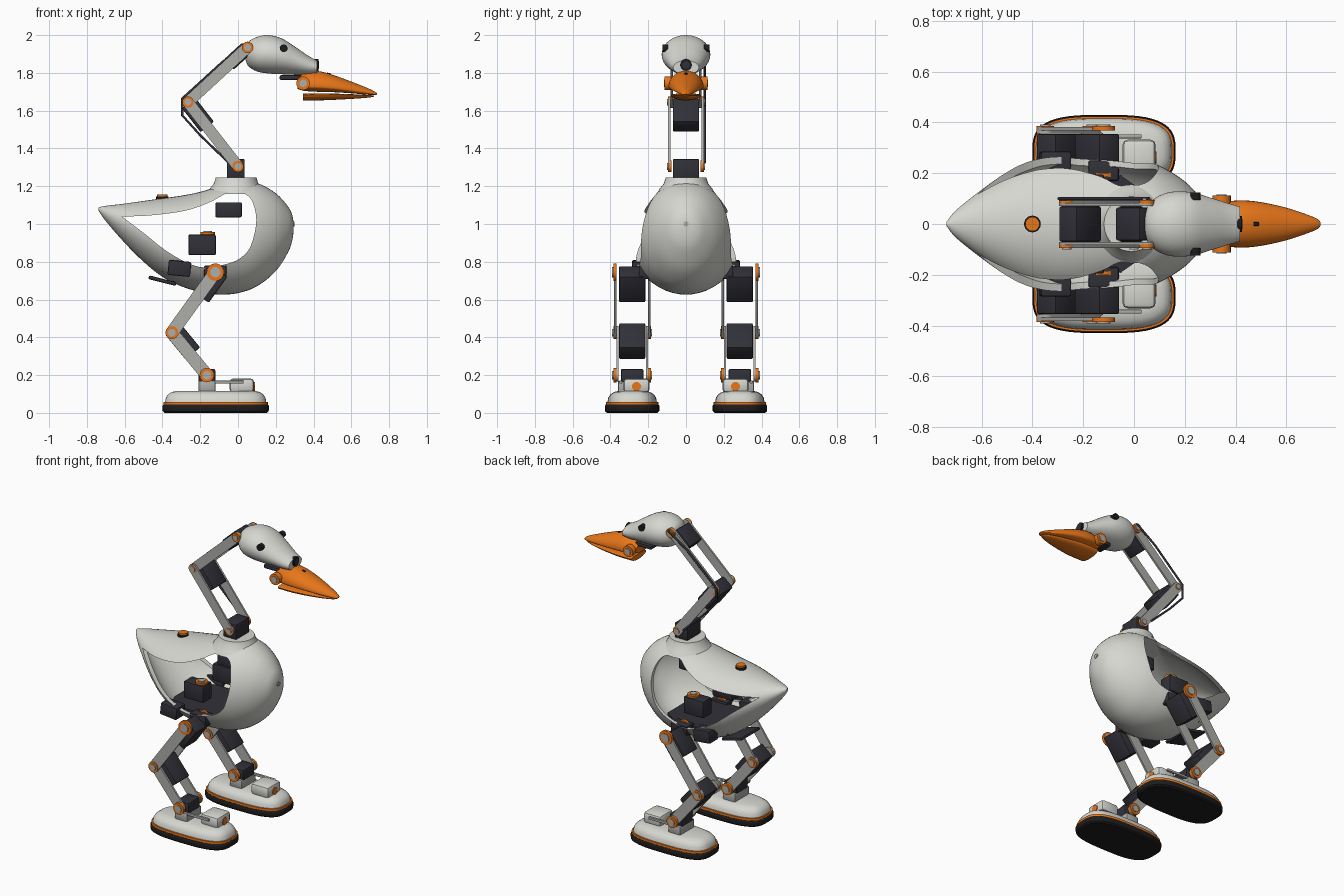
import bpy, bmesh, math
from mathutils import Vector, Matrix

default = bpy.data.objects.get("Cube")
if default:
    bpy.data.objects.remove(default, do_unlink=True)


def material(name, *rgb):
    m = bpy.data.materials.new(name)
    m.use_nodes = True
    m.diffuse_color = (*rgb, 1)
    m.node_tree.nodes["Principled BSDF"].inputs["Base Color"].default_value = (*rgb, 1)
    return m


WHITE = material("shell white", .68, .68, .64)
METAL = material("link grey", .42, .42, .4)
ORANGE = material("orange", .8, .18, .01)
DARK = material("servo charcoal", .03, .03, .04)
BLACK = material("rubber black", .012, .012, .013)


def finish(bm, name, mat):
    """Turn a bmesh into an object, smooth with sharp creases."""
    bmesh.ops.recalc_face_normals(bm, faces=bm.faces)
    for f in bm.faces:
        f.smooth = True
    for e in bm.edges:
        e.smooth = len(e.link_faces) == 2 and e.calc_face_angle(0) < math.radians(35)
    me = bpy.data.meshes.new(name)
    bm.to_mesh(me)
    bm.free()
    me.materials.clear()
    me.materials.append(mat)
    ob = bpy.data.objects.new(name, me)
    bpy.context.collection.objects.link(ob)
    return ob


def skin(name, mat, rings):
    """Bridge closed rings of points and cap both ends."""
    bm = bmesh.new()
    rows = [[bm.verts.new(p) for p in ring] for ring in rings]
    n = len(rows[0])
    for a, b in zip(rows, rows[1:]):
        for i in range(n):
            j = (i + 1) % n
            bm.faces.new((a[i], a[j], b[j], b[i]))
    bm.faces.new(rows[0])
    bm.faces.new(rows[-1])
    return finish(bm, name, mat)


def smooth_path(rows, steps):
    """Catmull-Rom interpolation through rows of numbers."""
    pts = [Vector(r) for r in rows]
    out = []
    for i in range(len(pts) - 1):
        p0, p1, p2, p3 = pts[max(i - 1, 0)], pts[i], pts[i + 1], pts[min(i + 2, len(pts) - 1)]
        for s in range(steps):
            t = s / steps
            out.append(p1 + (p2 - p0) * (t / 2) + (p0 * 2 - p1 * 5 + p2 * 4 - p3) * (t * t / 2)
                       + (p1 * 3 - p0 - p2 * 3 + p3) * (t ** 3 / 2))
    return out + [pts[-1]]


def loft(name, mat, stations, mid=.5, n=48, steps=4):
    """Stations are (x, low z, high z, half width); mid is the height of the widest line."""
    rings = []
    for x, lo, hi, w in smooth_path(stations, steps):
        zc = lo + (hi - lo) * mid
        ring = []
        for k in range(n):
            a = math.tau * k / n
            rise = hi - zc if math.sin(a) > 0 else zc - lo
            ring.append((x, w * math.cos(a), zc + rise * math.sin(a)))
        rings.append(ring)
    return skin(name, mat, rings)


def prism(name, mat, outline, y0, y1):
    return skin(name, mat, [[(x, y, z) for x, z in outline] for y in (y0, y1)])


def box(name, mat, centre, size, angle=0, bevel=.008):
    bm = bmesh.new()
    bmesh.ops.create_cube(bm, size=1)
    bmesh.ops.scale(bm, vec=size, verts=bm.verts)
    bmesh.ops.bevel(bm, geom=bm.edges[:], offset=bevel, segments=2, affect='EDGES', profile=.5)
    bm.transform(Matrix.Translation(centre) @ Matrix.Rotation(angle, 4, 'Y'))
    return finish(bm, name, mat)


def disc(name, mat, centre, r, depth, axis='Y'):
    bm = bmesh.new()
    bmesh.ops.create_cone(bm, cap_ends=True, segments=24, radius1=r, radius2=r, depth=depth)
    turn = {'X': Matrix.Rotation(math.pi / 2, 4, 'Y'), 'Y': Matrix.Rotation(math.pi / 2, 4, 'X'),
            'Z': Matrix.Identity(4)}[axis]
    bm.transform(Matrix.Translation(centre) @ turn)
    return finish(bm, name, mat)


def link(name, p, q, y, half=.034, thick=.012):
    """Round-ended plate from p to q in the xz plane."""
    a = math.atan2(q[1] - p[1], q[0] - p[0])
    outline = []
    for (cx, cz), start in ((q, a - math.pi / 2), (p, a + math.pi / 2)):
        for k in range(9):
            t = start + math.pi * k / 8
            outline.append((cx + half * math.cos(t), cz + half * math.sin(t)))
    return prism(name, METAL, outline, y - thick / 2, y + thick / 2)


def servo(name, p, q, t, y, size, shift=0):
    """Motor box lying along the line p-q, shifted sideways in x."""
    a = -math.atan2(q[1] - p[1], q[0] - p[0])
    c = (p[0] + (q[0] - p[0]) * t + shift, y, p[1] + (q[1] - p[1]) * t)
    return box(name, DARK, c, size, a)


def joint(name, x, z, y, out, r):
    """Orange hub with a grey bolt on the outer face."""
    disc(name + "_hub", ORANGE, (x, y, z), r, .016)
    disc(name + "_bolt", METAL, (x, y + out * .006, z), r * .6, .016)


# Hollow body shell with a large opening through both sides
body_stations = [(-.738, 1.07, 1.088, .008), (-.7, 1.015, 1.096, .055), (-.6, .9, 1.108, .135),
                 (-.5, .8, 1.122, .205), (-.4, .72, 1.136, .26), (-.3, .67, 1.15, .291),
                 (-.2, .64, 1.17, .296), (-.1, .626, 1.2, .284), (0, .634, 1.222, .262),
                 (.1, .67, 1.217, .23), (.2, .75, 1.163, .168), (.265, .85, 1.092, .098),
                 (.288, .915, 1.045, .053), (.295, .975, .995, .008)]
body = loft("body_shell", WHITE, body_stations)
cavity = loft("body_cavity", WHITE, body_stations)
pivot = Vector((-.1, 0, .93))
cavity.data.transform(Matrix.Translation(pivot) @ Matrix.Scale(.93, 4) @ Matrix.Translation(-pivot))
opening = [(-.615, 1.04), (-.47, 1.045), (-.28, 1.07), (-.15, 1.115), (-.06, 1.162), (.01, 1.168),
           (.07, 1.13), (.097, 1.02), (.07, .89), (.02, .825), (-.055, .79), (-.18, .77),
           (-.28, .8), (-.39, .865), (-.49, .945), (-.615, 1.04)]
side_cut = prism("side_cut", WHITE, smooth_path(opening, 4)[:-1], -.5, .5)
for cutter in (cavity, side_cut):
    cutter.hide_render = True
    mod = body.modifiers.new(cutter.name, 'BOOLEAN')
    mod.object, mod.operation, mod.solver = cutter, 'DIFFERENCE', 'EXACT'
bpy.context.view_layer.update()
cut = bmesh.new()
cut.from_mesh(body.evaluated_get(bpy.context.evaluated_depsgraph_get()).to_mesh())
for ob in (body, cavity, side_cut):
    bpy.data.objects.remove(ob, do_unlink=True)
finish(cut, "body_shell", WHITE)


def circle_rings(cx, profile):
    return [[(cx + r * math.cos(math.tau * k / 40), r * math.sin(math.tau * k / 40), z)
             for k in range(40)] for z, r in profile]


# Neck collar, back button and chest dot
skin("neck_collar", WHITE, circle_rings(-.01, [(1.16, .155), (1.19, .137), (1.215, .117), (1.245, .108)]))
disc("button_ring", BLACK, (-.4, 0, 1.138), .033, .016, 'Z')
disc("back_button", ORANGE, (-.4, 0, 1.145), .028, .024, 'Z')
disc("chest_sensor", METAL, (.294, 0, 1), .014, .01, 'X')

# Inner tray, neck motor and rear skid plate
tray = [(-.4, .13), (-.3, .19), (-.05, .19), (.05, .12)]
tray += [(x, -y) for x, y in reversed(tray)]
skin("inner_tray", DARK, [[(x, y, z) for x, y in tray] for z in (.745, .765)])
box("neck_turn_motor", DARK, (-.05, 0, 1.075), (.14, .1, .08))
box("rear_skid", DARK, (-.4, 0, .7), (.15, .2, .02), .25)

# Legs, built once per side
hip, knee, ankle = (-.12, .745), (-.35, .425), (-.165, .2)
for side, tag in ((1, "left_"), (-1, "right_")):
    y = side * .285
    box(tag + "hip_turn_motor", DARK, (-.19, side * .15, .89), (.145, .09, .11))
    disc(tag + "hip_turn_hub", ORANGE, (-.16, side * .15, .95), .038, .014, 'Z')
    disc(tag + "hip_turn_bolt", METAL, (-.16, side * .15, .955), .022, .016, 'Z')
    box(tag + "hip_roll_motor", DARK, (-.31, side * .24, .765), (.12, .09, .08), .1)
    box(tag + "hip_yoke", DARK, (-.12, side * .21, .745), (.12, .08, .07))
    servo(tag + "thigh_motor", hip, knee, .2, y, (.17, .14, .1), .02)
    servo(tag + "shin_motor", knee, ankle, .2, y, (.17, .14, .1), .02)
    for off, end in ((.09, "outer_"), (-.09, "inner_")):
        py = y + side * off
        out = math.copysign(1, side * off)
        link(tag + end + "thigh_plate", hip, knee, py)
        link(tag + end + "shin_plate", knee, ankle, py - out * .012)
        for nm, (jx, jz), r in (("hip", hip, .046), ("knee", knee, .034), ("ankle", ankle, .038)):
            joint(tag + end + nm, jx, jz, py + out * .002, out, r)
    box(tag + "ankle_motor", DARK, (ankle[0], y, .195), (.09, .12, .075))
    box(tag + "ankle_bracket", METAL, (ankle[0], y, .14), (.09, .15, .06))

    # Foot as stacked rounded outlines
    def foot_rings(layers):
        rings = []
        for z, inset in layers:
            ring = []
            for k in range(56):
                c, s = math.cos(math.tau * k / 56), math.sin(math.tau * k / 56)
                ring.append((-.118 + (.282 - inset) * math.copysign(abs(c) ** .65, c),
                             y + (.145 - inset) * math.copysign(abs(s) ** .65, s), z))
            rings.append(ring)
        return rings
    skin(tag + "sole", BLACK, foot_rings([(0, .012), (.008, .002), (.02, 0), (.036, 0), (.044, .005)]))
    skin(tag + "foot_stripe", ORANGE, foot_rings([(.042, .006), (.058, .006)]))
    skin(tag + "foot_shell", WHITE, foot_rings([(.056, .014), (.08, .018), (.098, .03),
                                               (.11, .048), (.117, .075)]))
    box(tag + "toe_housing", WHITE, (.02, side * .262, .145), (.13, .14, .075), 0, .02)
    disc(tag + "toe_button", ORANGE, (.083, side * .262, .14), .024, .012, 'X')
    box(tag + "toe_rod", METAL, (-.07, side * .345, .163), (.2, .016, .016), 0, .004)

# Neck linkage
base, elbow, nape = (0, 1.305), (-.265, 1.645), (.05, 1.935)
box("neck_base_motor", DARK, (-.012, 0, 1.295), (.095, .14, .1))
servo("elbow_motor", base, elbow, .8, 0, (.16, .14, .09))
servo("nape_motor", elbow, nape, .84, 0, (.13, .13, .075))
for s, tag in ((1, "left_"), (-1, "right_")):
    link(tag + "lower_neck_plate", base, elbow, s * .088, .03)
    link(tag + "upper_neck_plate", elbow, nape, s * .076, .03)
    for nm, (jx, jz) in (("neck_base", base), ("elbow", elbow), ("nape", nape)):
        joint(tag + nm, jx, jz, s * .086, s, .03)

# Cable running behind the neck
curve = bpy.data.curves.new("neck_cable", 'CURVE')
curve.dimensions, curve.bevel_depth, curve.bevel_resolution = '3D', .007, 1
route = [(.06, 1.955), (-.08, 1.86), (-.295, 1.665), (-.295, 1.575), (-.2, 1.47), (-.05, 1.325)]
spline = curve.splines.new('POLY')
spline.points.add(len(route) - 1)
for point, (x, z) in zip(spline.points, route):
    point.co = (x, .1, z, 1)
curve.materials.append(DARK)
bpy.context.collection.objects.link(bpy.data.objects.new("neck_cable", curve))

# Head with eyes and face sensor
loft("head", WHITE, [(.04, 1.87, 1.93, .03), (.055, 1.835, 1.965, .075), (.1, 1.808, 1.99, .112),
                     (.16, 1.797, 2, .128), (.23, 1.793, 1.983, .124), (.3, 1.79, 1.94, .104),
                     (.37, 1.787, 1.892, .082), (.418, 1.792, 1.865, .068)])
disc("face_sensor", BLACK, (.415, 0, 1.842), .031, .02, 'X')
disc("face_lens", DARK, (.422, 0, 1.842), .02, .012, 'X')
box("jaw_bracket", DARK, (.28, 0, 1.775), (.12, .1, .025))
for s, tag in ((1, "left_"), (-1, "right_")):
    disc(tag + "eye", BLACK, (.242, s * .11, 1.93), .02, .03)
    disc(tag + "beak_hinge", ORANGE, (.345, s * .096, 1.745), .036, .034)
    disc(tag + "beak_hinge_bolt", METAL, (.345, s * .11, 1.745), .02, .014)

# Beak halves and nostril
loft("upper_beak", ORANGE, [(.315, 1.715, 1.785, .07), (.35, 1.705, 1.803, .085), (.42, 1.7, 1.81, .093),
                            (.5, 1.698, 1.79, .086), (.6, 1.692, 1.754, .064), (.69, 1.684, 1.718, .034),
                            (.725, 1.682, 1.7, .018), (.735, 1.686, 1.692, .005)], .25, 32)
loft("lower_beak", ORANGE, [(.345, 1.654, 1.69, .078), (.45, 1.655, 1.692, .08), (.58, 1.661, 1.688, .06),
                            (.68, 1.668, 1.684, .032), (.72, 1.674, 1.68, .01)], .75, 32)
box("nostril", BLACK, (.48, 0, 1.795), (.022, .014, .009), .25, .002)
